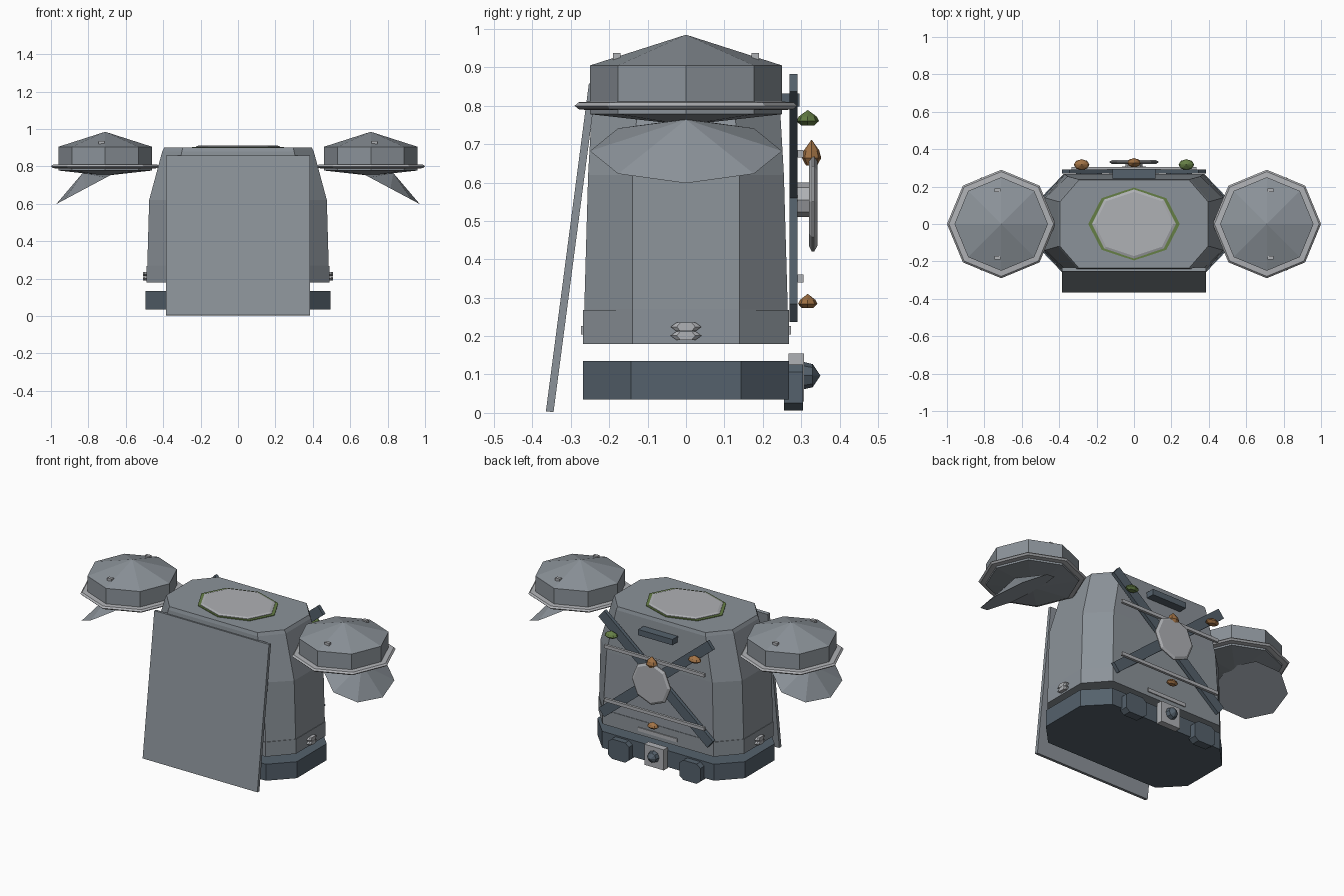
import bpy, bmesh
from math import cos, sin, pi, atan2, hypot
from mathutils import Vector, Matrix

if "Cube" in bpy.data.objects:
    bpy.data.objects.remove(bpy.data.objects["Cube"])


def material(name, rgb):
    m = bpy.data.materials.new(name)
    m.use_nodes = True
    m.diffuse_color = (*rgb, 1)
    m.node_tree.nodes["Principled BSDF"].inputs["Base Color"].default_value = (*rgb, 1)
    return m


HULL = material("hull grey", (0.26, 0.29, 0.32))
LIGHT = material("light grey", (0.43, 0.44, 0.46))
SLATE = material("dark slate", (0.09, 0.12, 0.15))
GREEN = material("moss green", (0.13, 0.21, 0.06))
BROWN = material("copper brown", (0.36, 0.17, 0.06))


def finish(name, bm, mat, matrix=None):
    if matrix:
        bm.transform(matrix)
    bmesh.ops.recalc_face_normals(bm, faces=bm.faces)
    me = bpy.data.meshes.new(name)
    bm.to_mesh(me)
    bm.free()
    me.materials.append(mat)
    ob = bpy.data.objects.new(name, me)
    bpy.context.collection.objects.link(ob)
    return ob


def loft(name, rings, mat, matrix=None):
    """Skin equal-length rings of points; a one-point ring makes a tip."""
    bm = bmesh.new()
    loops = [[bm.verts.new(p) for p in r] for r in rings]
    n = max(len(r) for r in loops)
    for a, b in zip(loops, loops[1:]):
        for i in range(n):
            j = (i + 1) % n
            quad = [a[i % len(a)], a[j % len(a)], b[j % len(b)], b[i % len(b)]]
            bm.faces.new(list(dict.fromkeys(quad)))
    for r in (loops[0], loops[-1]):
        if len(r) > 2:
            bm.faces.new(r)
    return finish(name, bm, mat, matrix)


def disc(rx, ry, z, n=8):
    return [(rx * cos(2 * pi * i / n), ry * sin(2 * pi * i / n), z) for i in range(n)]


def chamfered(x, y, cx, cy, z):
    """Rectangle with cut corners: half sizes x, y; corner points at cx, cy."""
    q = [(x, cy), (cx, y), (-cx, y), (-x, cy), (-x, -cy), (-cx, -y), (cx, -y), (x, -cy)]
    return [(a, b, z) for a, b in q]


def box(name, centre, size, mat, rot=None):
    bm = bmesh.new()
    bmesh.ops.create_cube(bm, size=1)
    bm.transform(Matrix.Diagonal((*size, 1)))
    return finish(name, bm, mat, Matrix.Translation(centre) @ (rot or Matrix()))


def facing_back(x, y, z):
    """Local z points out of the back."""
    return Matrix.Translation((x, y, z)) @ Matrix.Rotation(-pi / 2, 4, "X")


# Main hull and base
loft("hull", [chamfered(0.485, 0.265, 0.37, 0.14, 0.18),
              chamfered(0.485, 0.265, 0.37, 0.14, 0.27),
              chamfered(0.475, 0.255, 0.355, 0.14, 0.62),
              chamfered(0.405, 0.24, 0.30, 0.12, 0.88),
              chamfered(0.395, 0.235, 0.295, 0.12, 0.9)], HULL)
loft("lower_band", [chamfered(0.488, 0.268, 0.373, 0.14, z) for z in (0.18, 0.268)], HULL)
loft("base", [chamfered(0.495, 0.268, 0.375, 0.143, z) for z in (0.035, 0.135)], SLATE)

# Roof hatch with its seal
loft("hatch_seal", [disc(0.245, 0.195, z) for z in (0.895, 0.904)], GREEN)
loft("hatch", [disc(0.225, 0.185, 0.895), disc(0.225, 0.185, 0.907),
               disc(0.21, 0.172, 0.912)], LIGHT)

# Leaning front panel
low, high = Vector((0, -0.355, 0.003)), Vector((0, -0.243, 0.857))
lean = Matrix.Rotation(atan2(low.y - high.y, high.z - low.z), 4, "X")
box("front_panel", (low + high) / 2, (0.77, 0.02, (high - low).length), HULL, lean)

# Side pods, their rims, lamps and tilted dishes
for side, s in (("left", 1), ("right", -1)):
    place = Matrix.Translation((s * 0.71, 0, 0))
    loft(side + "_pod", [[(0, 0, 0.75)], disc(0.25, 0.25, 0.778),
                         disc(0.25, 0.25, 0.905), [(0, 0, 0.985)]], HULL, place)
    loft(side + "_pod_rim", [disc(0.26, 0.26, 0.789), disc(0.28, 0.28, 0.791),
                             disc(0.29, 0.29, 0.8), disc(0.28, 0.28, 0.809),
                             disc(0.25, 0.25, 0.811)], LIGHT, place)
    for y in (-0.18, 0.18):
        box(side + "_pod_lamp", (s * 0.73, y, 0.928), (0.03, 0.02, 0.018), LIGHT)
    dish = Matrix.Translation((s * 0.815, 0, 0.682)) @ Matrix.Rotation(s * 0.49, 4, "Y")
    loft(side + "_dish", [disc(0.178, 0.25, 0), [(-s * 0.025, 0, 0.08)]], HULL, dish)
    # Side vents
    for z in (0.201, 0.224):
        loft(side + "_vent", [[(a, b, z + h) for a, b, _ in chamfered(0.02, k, 0.012, k * 0.6, 0)]
                              for h, k in ((-0.011, 0.025), (0, 0.04), (0.011, 0.025))],
             LIGHT, Matrix.Translation((s * 0.488, 0, 0)))

# Thin bars low on the front and back
for y in (-0.268, 0.268):
    box("lower_bar", (0, y, 0.215), (0.26, 0.012, 0.022), LIGHT)

# Crossed beams, rods and handle on the back
run, rise = 0.365, 0.30
for s in (1, -1):
    box("cross_beam", (0, 0.28, 0.56), (2 * hypot(run, rise), 0.022, 0.06), SLATE,
        Matrix.Rotation(s * atan2(rise, run), 4, "Y"))
for z in (0.35, 0.675):
    box("cross_rod", (0, 0.298, z), (0.67, 0.015, 0.02), LIGHT)
box("back_handle", (0, 0.265, 0.815), (0.23, 0.06, 0.035), SLATE)

# Round shield on its hub
loft("hub", [disc(0.045, 0.045, z) for z in (0, 0.05)], LIGHT, facing_back(0, 0.28, 0.555))
loft("shield", [disc(0.115, 0.115, 0), disc(0.13, 0.13, 0.008), disc(0.13, 0.13, 0.014),
                disc(0.115, 0.115, 0.022)], LIGHT, facing_back(0, 0.32, 0.55))

# Faceted knobs
for name, x, y, z, r, h, mat in (("green_knob", 0.28, 0.317, 0.765, 0.042, 0.024, GREEN),
                                 ("brown_knob", -0.28, 0.317, 0.765, 0.042, 0.024, BROWN),
                                 ("top_knob", 0, 0.327, 0.672, 0.036, 0.04, BROWN),
                                 ("bottom_knob", 0, 0.317, 0.288, 0.036, 0.022, BROWN)):
    loft(name, [disc(r * 0.6, r * 0.4, -h * 0.7), disc(r, r * 0.7, -h * 0.2),
                disc(r * 0.8, r * 0.55, h * 0.3), [(0, 0, h)]],
         mat, Matrix.Translation((x, y, z)))

# Bumper blocks and the socket between them
for s in (1, -1):
    loft("bumper_block", [chamfered(0.07, 0.06, 0.045, 0.04, d) for d in (0, 0.05)],
         SLATE, facing_back(s * 0.24, 0.255, 0.066))
box("socket_plate", (0, 0.287, 0.092), (0.13, 0.04, 0.125), LIGHT)
loft("socket_pin", [disc(0.036, 0.036, 0), disc(0.03, 0.03, 0.025), [(0, 0, 0.045)]],
     SLATE, facing_back(0, 0.305, 0.097))
